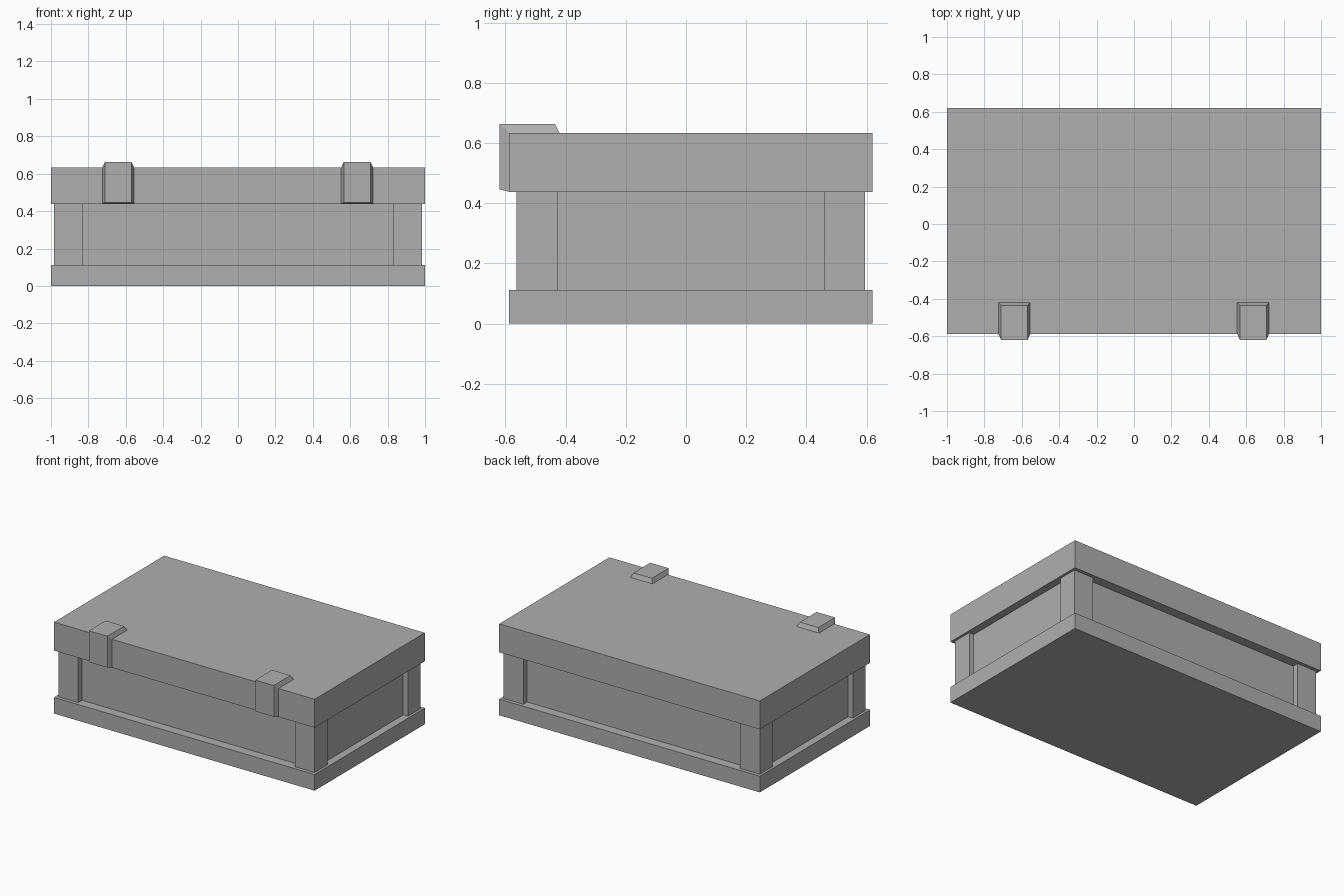
import bpy, bmesh

if "Cube" in bpy.data.objects:
    bpy.data.objects.remove(bpy.data.objects["Cube"])

Y0, Y1 = -0.588, 0.619          # front and back of the base and lid

# Single darker grey for every part
grey = bpy.data.materials.new("dark_grey")
grey.diffuse_color = (0.43, 0.43, 0.43, 1)
grey.use_nodes = True
grey.node_tree.nodes["Principled BSDF"].inputs["Base Color"].default_value = grey.diffuse_color


def add(name, bm):
    bmesh.ops.recalc_face_normals(bm, faces=bm.faces)
    mesh = bpy.data.meshes.new(name)
    bm.to_mesh(mesh)
    bm.free()
    mesh.materials.append(grey)
    ob = bpy.data.objects.new(name, mesh)
    bpy.context.collection.objects.link(ob)
    return ob


def box(name, x0, x1, y0, y1, z0, z1):
    bm = bmesh.new()
    bmesh.ops.create_cube(bm, size=1)
    bmesh.ops.scale(bm, vec=(x1 - x0, y1 - y0, z1 - z0), verts=bm.verts)
    bmesh.ops.translate(bm, vec=((x0 + x1) / 2, (y0 + y1) / 2, (z0 + z1) / 2), verts=bm.verts)
    return add(name, bm)


def latch(name, cx):
    # L-shaped strap wrapped over the lid edge, outer faces inset for a chamfer
    seat = [(Y0, 0.438), (Y0, 0.634), (-0.421, 0.634)]
    face = [(-0.619, 0.446), (-0.619, 0.663), (-0.435, 0.663)]
    bm = bmesh.new()
    rings = []
    for i in range(3):
        ring = [(-0.085, seat[i]), (-0.071, face[i]), (0.071, face[i]), (0.085, seat[i])]
        rings.append([bm.verts.new((cx + dx, y, z)) for dx, (y, z) in ring])
    for a, b in zip(rings, rings[1:]):
        for j in range(4):
            k = (j + 1) % 4
            bm.faces.new((a[j], a[k], b[k], b[j]))
    bm.faces.new(rings[0])
    bm.faces.new(rings[-1])
    return add(name, bm)


# Base slab, recessed body and overhanging lid
box("base", -1, 1, Y0, Y1, 0, 0.112)
box("body", -0.947, 0.947, -0.522, 0.553, 0.112, 0.437)
box("lid", -1, 1, Y0, Y1, 0.437, 0.634)

# Corner posts standing proud of the body walls
for side, x0, x1 in (("left", -0.983, -0.832), ("right", 0.832, 0.983)):
    box(f"front_{side}_post", x0, x1, -0.564, -0.425, 0.112, 0.437)
    box(f"back_{side}_post", x0, x1, 0.458, 0.595, 0.112, 0.437)

# Front latches
latch("left_latch", -0.64)
latch("right_latch", 0.637)
